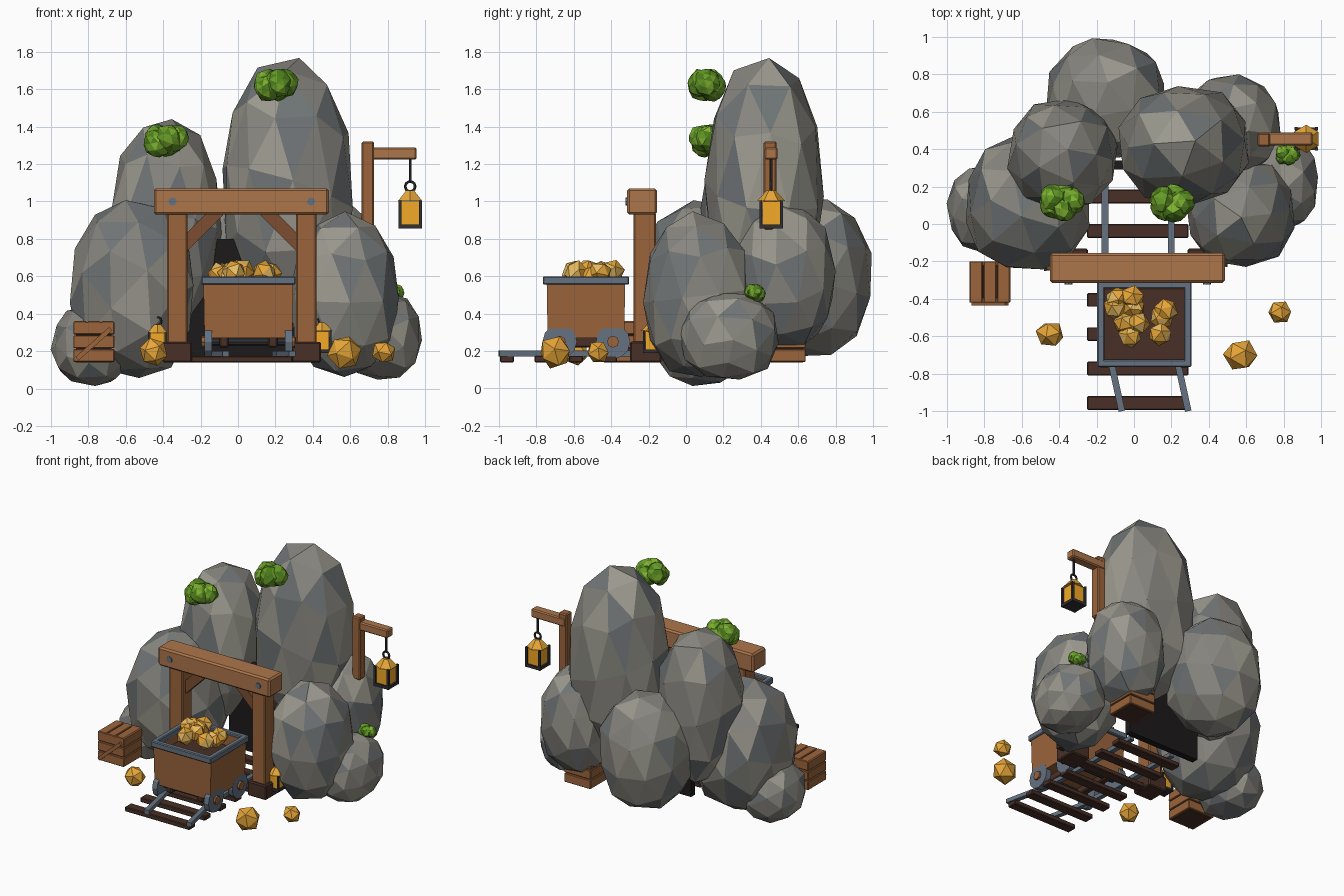
import bpy, bmesh, math, random
from mathutils import Vector, Matrix

if "Cube" in bpy.data.objects:
    bpy.data.objects.remove(bpy.data.objects["Cube"])
random.seed(7)

def mat(name, c):
    m = bpy.data.materials.new(name)
    m.diffuse_color = (*c, 1)
    m.use_nodes = True
    m.node_tree.nodes["Principled BSDF"].inputs["Base Color"].default_value = m.diffuse_color
    return m

WOOD = mat("wood", (.33, .13, .045))
LIGHT = mat("beam_wood", (.42, .18, .07))
BROWN = mat("brace_wood", (.2, .075, .03))
DARK = mat("dark_wood", (.065, .03, .02))
BLACK = mat("cave_dark", (.012, .01, .01))
STEEL = mat("steel", (.13, .17, .22))
IRON = mat("iron", (.03, .03, .035))
GOLD = [mat("gold", (.8, .38, .04)), mat("pale_gold", (.8, .5, .12))]
GLOW = mat("lamp_glow", (.9, .4, .02))
LEAF = [mat("leaf", (.13, .33, .02)), mat("leaf_dark", (.07, .2, .01)), mat("leaf_light", (.22, .45, .03))]
ROCK = [mat("rock", (.24, .235, .21)), mat("rock_cool", (.16, .175, .18)), mat("rock_warm", (.33, .32, .27))]

def finish(name, bm, *mats):
    me = bpy.data.meshes.new(name)
    bmesh.ops.recalc_face_normals(bm, faces=bm.faces)
    bm.to_mesh(me)
    bm.free()
    o = bpy.data.objects.new(name, me)
    bpy.context.collection.objects.link(o)
    for m in mats:
        me.materials.append(m)
    return o

def box(name, x0, x1, y0, y1, z0, z1, m, bevel=.008):
    bm = bmesh.new()
    M = Matrix.Translation(((x0+x1)/2, (y0+y1)/2, (z0+z1)/2)) @ Matrix.Diagonal((x1-x0, y1-y0, z1-z0, 1))
    bmesh.ops.create_cube(bm, size=1, matrix=M)
    if bevel:
        bmesh.ops.bevel(bm, geom=bm.edges[:], offset=bevel, segments=1, affect='EDGES')
    return finish(name, bm, m)

def bar(name, a, b, w, h, m):
    # square bar between two points
    a, b = Vector(a), Vector(b)
    d = b - a
    bm = bmesh.new()
    M = Matrix.Translation((a+b)/2) @ d.to_track_quat('Y', 'Z').to_matrix().to_4x4() @ Matrix.Diagonal((w, d.length, h, 1))
    bmesh.ops.create_cube(bm, size=1, matrix=M)
    return finish(name, bm, m)

def cyl(name, c, r, depth, axis, m, n=12, r2=None):
    bm = bmesh.new()
    R = Vector(axis).to_track_quat('Z', 'Y').to_matrix().to_4x4()
    bmesh.ops.create_cone(bm, cap_ends=True, segments=n, radius1=r, radius2=r if r2 is None else r2,
                          depth=depth, matrix=Matrix.Translation(c) @ R)
    return finish(name, bm, m)

def lump(name, c, r, mats, sub=2, jit=.05, blunt=1):
    # faceted ellipsoid with uneven points and mottled faces; blunt < 1 makes it boxier
    bm = bmesh.new()
    bmesh.ops.create_icosphere(bm, subdivisions=sub, radius=1)
    R = Matrix.Rotation(random.uniform(0, 6), 3, 'Z') @ Matrix.Rotation(random.uniform(0, 1), 3, 'X')
    for v in bm.verts:
        p = R @ v.co * random.uniform(1-jit, 1+jit)
        v.co = Vector(c) + Vector([math.copysign(abs(q)**blunt, q)*s for q, s in zip(p, r)])
    for f in bm.faces:
        f.material_index = random.choice([0, *range(len(mats))])
    return finish(name, bm, *mats)

# boulders
for name, c, r in [
    ("tall_peak", (.265, .42, 1.07), (.36, .325, .69)),
    ("left_peak", (-.38, .37, .88), (.295, .305, .58)),
    ("left_boulder", (-.565, .11, .53), (.34, .37, .49)),
    ("left_small_rock", (-.78, .08, .23), (.22, .24, .22)),
    ("right_boulder", (.57, .06, .495), (.295, .29, .44)),
    ("right_small_rock", (.77, .23, .28), (.22, .27, .24)),
    ("right_back_boulder", (.52, .53, .60), (.26, .275, .40)),
    ("back_boulder", (-.15, .67, .60), (.325, .33, .43))]:
    lump(name, c, r, ROCK, 2, .035, .9)

# dark cave mouth
box("cave_back", -.28, .32, .29, .34, .14, .80, BLACK, 0)

# bushes: clusters of small lumps
for i, (c, s) in enumerate([((.20, .11, 1.62), 1), ((-.39, .12, 1.325), 1), ((.82, .37, .51), .55)]):
    for k in range(5):
        a = k*1.257
        p = Vector(c) + s*Vector((.05*math.cos(a), .03*math.sin(a), .012*(-1)**k))
        lump(f"bush_{i}_{k}", p, (.075*s,)*3, LEAF, 2, .08)

# timber portal
for s in (-1, 1):
    x = .02 + s*.345
    box("portal_post", x-.055, x+.055, -.28, -.16, .2, .94, WOOD)
    box("post_base", x-.078, x+.078, -.30, -.13, .14, .25, DARK)
    bar("corner_brace", (x-s*.03, -.21, .76), (x-s*.22, -.21, .95), .06, .07, BROWN)
    cyl("beam_bolt", (.02+s*.37, -.31, 1.0), .022, .025, (0, 1, 0), STEEL, 8)
box("portal_beam", -.45, .485, -.315, -.155, .93, 1.07, LIGHT, .012)

# track: sleepers and bent rails
for k in range(7):
    y = -.957 + k*.184
    box("sleeper", -.25, .29, y-.037, y+.037, .14, .175, DARK, .005)
for x in (-.155, .20):
    pts = [(x, .22), (x, -.35), (x+.02, -.68), (x+.09, -1.0)]
    for a, b in zip(pts, pts[1:]):
        bar("rail", (*a, .187), (*b, .187), .035, .03, STEEL)

# mine cart tub: slightly tapered and hollow
cx, cy = .055, -.535
bm = bmesh.new()
bmesh.ops.create_cube(bm, size=1)
for v in bm.verts:
    t = 1 if v.co.z > 0 else .975
    v.co = (cx+v.co.x*.48*t, cy+v.co.y*.42*t, .425+v.co.z*.31)
bm.faces.ensure_lookup_table()
top = max(bm.faces, key=lambda f: f.calc_center_median().z)
bmesh.ops.inset_region(bm, faces=[top], thickness=.035)
new = bmesh.ops.extrude_discrete_faces(bm, faces=[top])['faces']
bmesh.ops.translate(bm, verts=new[0].verts, vec=(0, 0, -.08))
new[0].material_index = 1
finish("cart_tub", bm, WOOD, DARK)
for s in (-1, 1):
    box("cart_rim_side", cx+s*.232-.02, cx+s*.232+.02, -.765, -.305, .555, .6, STEEL, .006)
    box("cart_rim_end", cx-.252, cx+.252, cy+s*.21-.02, cy+s*.21+.02, .555, .6, STEEL, .006)
    box("cart_frame_beam", cx+s*.13-.025, cx+s*.13+.025, -.72, -.35, .22, .28, DARK)
for y in (-.675, -.39):
    cyl("axle", (cx, y, .25), .02, .46, (1, 0, 0), IRON, 8)
    for s in (-1, 1):
        cyl("cart_wheel", (cx+s*.215, y, .25), .092, .04, (1, 0, 0), STEEL, 12)
        cyl("wheel_hub", (cx+s*.235, y, .25), .032, .03, (1, 0, 0), WOOD, 8)

# gold ore in the cart and on the ground
for x, y, z in [(-.09, -.40, .61), (-.01, -.395, .63), (-.10, -.45, .61), (.00, -.45, .62), (.17, -.46, .62),
                (-.05, -.53, .61), (.14, -.59, .62), (-.02, -.60, .62), (.02, -.53, .63), (.15, -.5, .60)]:
    lump("cart_ore", (x, y, z), (.065,)*3, GOLD, 1, .08)
for x, y, r in [(-.45, -.59, .077), (.57, -.70, .092), (.78, -.47, .065)]:
    lump("loose_ore", (x, y, .195), (r, r*.95, r), GOLD[:1], 1, .06)

# lanterns
def lantern(x, y, z, s=1):
    h = .055*s
    box("lantern_base", x-h*1.1, x+h*1.1, y-h*1.1, y+h*1.1, z, z+.022*s, IRON, 0)
    box("lantern_glass", x-h*.85, x+h*.85, y-h*.85, y+h*.85, z+.02*s, z+.145*s, GLOW, 0)
    for i in (-1, 1):
        for j in (-1, 1):
            bar("lantern_corner", (x+i*h, y+j*h, z), (x+i*h, y+j*h, z+.15*s), .015*s, .015*s, IRON)
    cyl("lantern_roof", (x, y, z+.175*s), .075*s, .055*s, (0, 0, 1), GOLD[0], 6, .025*s)
    bpy.ops.mesh.primitive_torus_add(location=(x, y, z+.225*s), rotation=(math.pi/2, 0, 0), major_radius=.026*s,
                                     minor_radius=.008*s, major_segments=10, minor_segments=5)
    ring = bpy.context.object
    ring.name = "lantern_ring"
    ring.data.materials.append(IRON)

lantern(.92, .455, .855)
lantern(-.43, -.20, .18, .8)
lantern(.45, -.18, .19, .8)

# lamp bracket on the rock
box("lamp_post", .66, .728, .415, .485, .85, 1.32, WOOD)
box("lamp_arm", .67, .955, .42, .49, 1.225, 1.288, LIGHT)
cyl("lamp_rod", (.92, .455, 1.165), .008, .13, (0, 0, 1), IRON, 6)

# slatted crates
def crate(x, y, z, s):
    h = s/2
    box("crate_core", x-h+.015, x+h-.015, y-h+.015, y+h-.015, z, z+s-.02, DARK, 0)
    for k in range(3):
        a = k*s/3
        for j in (-1, 1):
            box("crate_slat", x-h, x+h, y+j*(h-.012)-.012, y+j*(h-.012)+.012, z+a+.003, z+a+s/3-.003, WOOD, .004)
            box("crate_slat_side", x+j*(h-.012)-.012, x+j*(h-.012)+.012, y-h+.01, y+h-.01, z+a+.003, z+a+s/3-.003, WOOD, .004)
        box("crate_lid_slat", x-h+a+.003, x-h+a+s/3-.003, y-h, y+h, z+s-.022, z+s, WOOD, .004)
    bar("crate_brace", (x-h+.02, y-h-.006, z+.02), (x+h-.02, y-h-.006, z+s-.04), .02, .025, WOOD)

crate(-.77, -.31, .14, .22)
crate(.46, .53, .14, .22)
